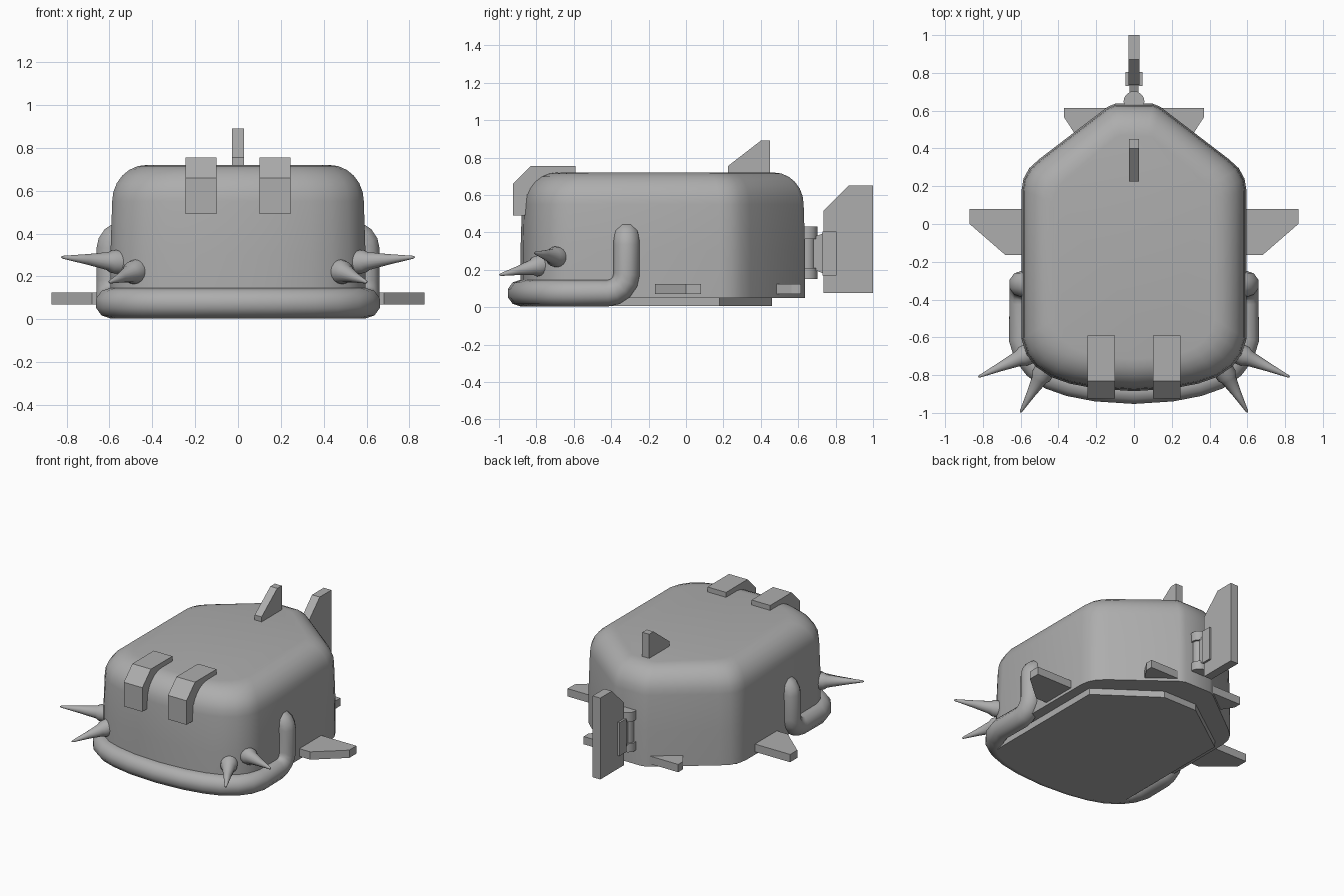
import bpy, bmesh, math
from mathutils import Vector

if "Cube" in bpy.data.objects:
    bpy.data.objects.remove(bpy.data.objects["Cube"])

grey = bpy.data.materials.new("plain grey")
grey.diffuse_color = (0.42, 0.42, 0.42, 1)
grey.use_nodes = True
grey.node_tree.nodes["Principled BSDF"].inputs["Base Color"].default_value = grey.diffuse_color


def finish(name, bm, smooth=None):
    bmesh.ops.recalc_face_normals(bm, faces=bm.faces)
    me = bpy.data.meshes.new(name)
    bm.to_mesh(me)
    bm.free()
    me.materials.append(grey)
    if smooth:
        me.shade_smooth()
        me.set_sharp_from_angle(angle=math.radians(smooth))
    ob = bpy.data.objects.new(name, me)
    bpy.context.collection.objects.link(ob)
    return ob


def loft(name, rings, smooth=None):
    """Skin a stack of equal-length rings and cap both ends."""
    bm = bmesh.new()
    vs = [[bm.verts.new(p) for p in r] for r in rings]
    n = len(vs[0])
    for a, b in zip(vs, vs[1:]):
        for i in range(n):
            j = (i + 1) % n
            bm.faces.new((a[i], a[j], b[j], b[i]))
    bm.faces.new(vs[0])
    bm.faces.new(vs[-1])
    return finish(name, bm, smooth)


def slab_x(name, profile, x0, x1):
    """Side profile (y, z) extruded along x."""
    return loft(name, [[(x, y, z) for y, z in profile] for x in (x0, x1)])


def slab_z(name, plan, z0, z1):
    """Plan (x, y) extruded along z."""
    return loft(name, [[(x, y, z) for x, y in plan] for z in (z0, z1)])


def lathe(name, base, tip, profile, sides=16, smooth=40):
    """Round part along base-tip; profile is (distance, radius)."""
    base, tip = Vector(base), Vector(tip)
    rot = (tip - base).to_track_quat('Z', 'Y')
    rings = [[base + rot @ Vector((r * math.cos(2 * math.pi * i / sides),
                                   r * math.sin(2 * math.pi * i / sides), d))
              for i in range(sides)] for d, r in profile]
    return loft(name, rings, smooth)


def mirror_plan(half):
    """Close a right-hand half outline (front to back) across x = 0."""
    return half + [(-x, y) for x, y in reversed(half) if x > 0]


# body: plan outline stacked upward, rounded over at the top
front = [(0, -0.885), (0.2, -0.872), (0.34, -0.845), (0.44, -0.81),
         (0.52, -0.755), (0.57, -0.69), (0.595, -0.61)]
plan = mirror_plan(front + [(0.595, 0.18), (0.585, 0.24), (0.555, 0.295),
                            (0.50, 0.345), (0.14, 0.62), (0.10, 0.637)])
levels = [(0.05, 0.0), (0.3, 0.0), (0.55, 0.008)]
for k in range(1, 7):
    a = math.radians(15 * k)
    levels.append((0.55 + 0.17 * math.sin(a), 0.008 + 0.16 * (1 - math.cos(a))))
yc = -0.124
loft("body", [[(x * (0.595 - d) / 0.595, yc + (y - yc) * (0.761 - d) / 0.761, z)
               for x, y in plan] for z, d in levels], 40)

# flat plate under the body
slab_z("base_plate", mirror_plan(front[:5] + [(0.525, -0.7), (0.525, 0.18),
                                              (0.13, 0.46)]), 0.005, 0.06)

# bumper tube: round the front, up the sides and into the body
half = [(x, y, 0.075) for x, y in front]
half += [(0.592, -0.42, 0.075)]
for k in range(1, 5):
    a = math.radians(22.5 * k)
    half.append((0.592, -0.42 + 0.102 * math.sin(a), 0.177 - 0.102 * math.cos(a)))
half.append((0.592, -0.318, 0.33))
for k in range(1, 5):
    a = math.radians(22.5 * k)
    half.append((0.592 - 0.06 * (1 - math.cos(a)), -0.318, 0.33 + 0.06 * math.sin(a)))
half.append((0.48, -0.318, 0.39))
path = [(-x, y, z) for x, y, z in reversed(half) if x > 0] + half
cu = bpy.data.curves.new("bumper", 'CURVE')
cu.dimensions = '3D'
cu.bevel_depth = 0.071
cu.bevel_resolution = 3
cu.use_fill_caps = True
sp = cu.splines.new('POLY')
sp.points.add(len(path) - 1)
for p, co in zip(sp.points, path):
    p.co = (*co, 1)
tube = bpy.data.objects.new("bumper_curve", cu)
bpy.context.collection.objects.link(tube)
bm = bmesh.new()
bm.from_mesh(tube.to_mesh())
tube.to_mesh_clear()
bpy.data.objects.remove(tube)
finish("bumper", bm, 50)

for s, side in ((1, "right"), (-1, "left")):
    # bent bracket over the front edge
    slab_x("bracket_" + side, [(-0.925, 0.49), (-0.925, 0.66), (-0.83, 0.755),
                               (-0.59, 0.755), (-0.59, 0.70), (-0.78, 0.68),
                               (-0.85, 0.60), (-0.86, 0.49)], s * 0.10, s * 0.245)
    # side and rear stabiliser fins
    slab_z("side_fin_" + side, [(s * x, y) for x, y in (
        (0.5, 0.08), (0.87, 0.08), (0.87, 0.0), (0.68, -0.165), (0.5, -0.165))],
        0.07, 0.125)
    slab_z("rear_fin_" + side, [(s * x, y) for x, y in (
        (0.1, 0.615), (0.37, 0.615), (0.37, 0.565), (0.305, 0.465), (0.1, 0.465))],
        0.07, 0.125)
    # front spikes with a collar
    for name, base, tip in (("outer", (0.53, -0.675, 0.265), (0.825, -0.81, 0.29)),
                            ("inner", (0.46, -0.75, 0.23), (0.602, -0.998, 0.172))):
        b, t = Vector(base), Vector(tip)
        b.x *= s
        t.x *= s
        n = (t - b).length
        lathe(f"{name}_spike_{side}", b, t,
              [(0, 0.056), (0.065, 0.054), (0.085, 0.042), (n * 0.6, 0.024),
               (n * 0.97, 0.007), (n, 0.002)])

# top fin
slab_x("top_fin", [(0.225, 0.68), (0.225, 0.755), (0.40, 0.89), (0.45, 0.89),
                   (0.45, 0.68)], -0.027, 0.027)

# tail rudder with its clamp and hinge
slab_x("rudder", [(0.735, 0.075), (0.735, 0.515), (0.87, 0.65), (1.0, 0.65),
                  (1.0, 0.075)], -0.03, 0.03)
slab_x("rudder_clamp", [(0.73, 0.17), (0.73, 0.405), (0.805, 0.405),
                        (0.805, 0.17)], -0.044, 0.044)
slab_x("clamp_neck", [(0.66, 0.21), (0.66, 0.365), (0.735, 0.395),
                      (0.735, 0.18)], -0.025, 0.025)
lathe("hinge_pin", (0, 0.648, 0.15), (0, 0.648, 0.43),
      [(0, 0.055), (0.06, 0.055), (0.06, 0.042), (0.215, 0.042),
       (0.215, 0.055), (0.28, 0.055)], 20)
